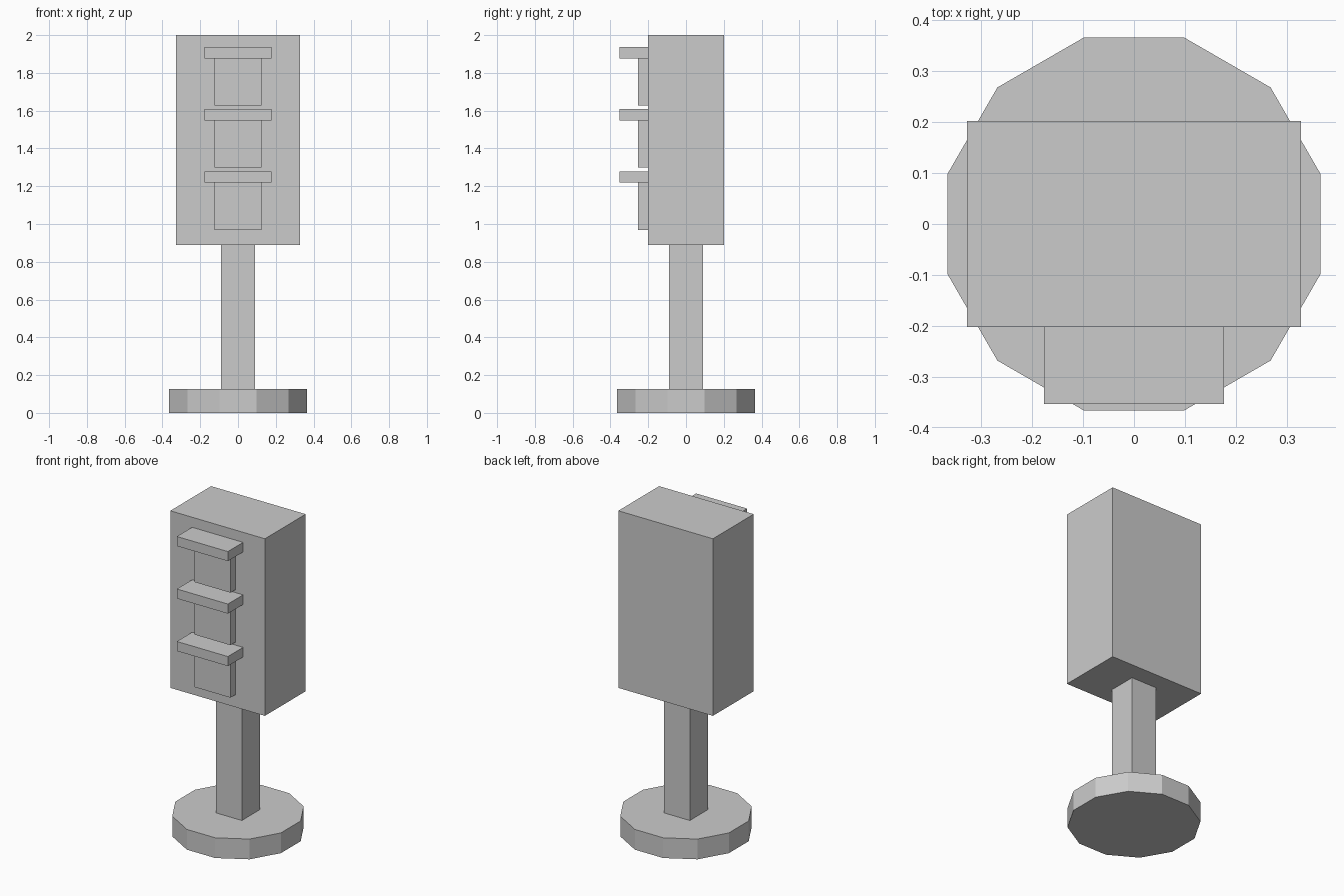
import bpy
import math

cube = bpy.data.objects.get("Cube")
if cube:
    bpy.data.objects.remove(cube, do_unlink=True)

grey = bpy.data.materials.new("plain_grey")
grey.use_nodes = True
grey.diffuse_color = (0.6, 0.6, 0.6, 1)
grey.node_tree.nodes["Principled BSDF"].inputs["Base Color"].default_value = (0.6, 0.6, 0.6, 1)


def finish(name):
    obj = bpy.context.object
    obj.name = obj.data.name = name
    obj.data.materials.append(grey)
    bpy.ops.object.transform_apply(location=False, rotation=True, scale=True)
    return obj


def box(name, half_width, y0, y1, z0, z1):
    bpy.ops.mesh.primitive_cube_add(size=1, location=(0, (y0 + y1) / 2, (z0 + z1) / 2))
    bpy.context.object.scale = (2 * half_width, y1 - y0, z1 - z0)
    return finish(name)


# Twelve-sided foot, with a flat side facing the front
BASE_TOP = 0.127
bpy.ops.mesh.primitive_cylinder_add(vertices=12, radius=0.379, depth=BASE_TOP,
                                    location=(0, 0, BASE_TOP / 2),
                                    rotation=(0, 0, math.radians(15)))
finish("base")

# Square post and signal housing
HOUSING_BOTTOM = 0.89
FRONT = -0.202
box("post", 0.089, -0.089, 0.089, BASE_TOP, HOUSING_BOTTOM)
box("housing", 0.328, FRONT, -FRONT, HOUSING_BOTTOM, 2)

# Three lamps, each under a projecting visor
for i, label in enumerate(("lower", "middle", "upper")):
    z = 0.969 + i * 0.329
    box(label + "_lamp", 0.125, -0.253, FRONT, z, z + 0.25)
    box(label + "_visor", 0.177, -0.353, FRONT, z + 0.25, z + 0.31)
